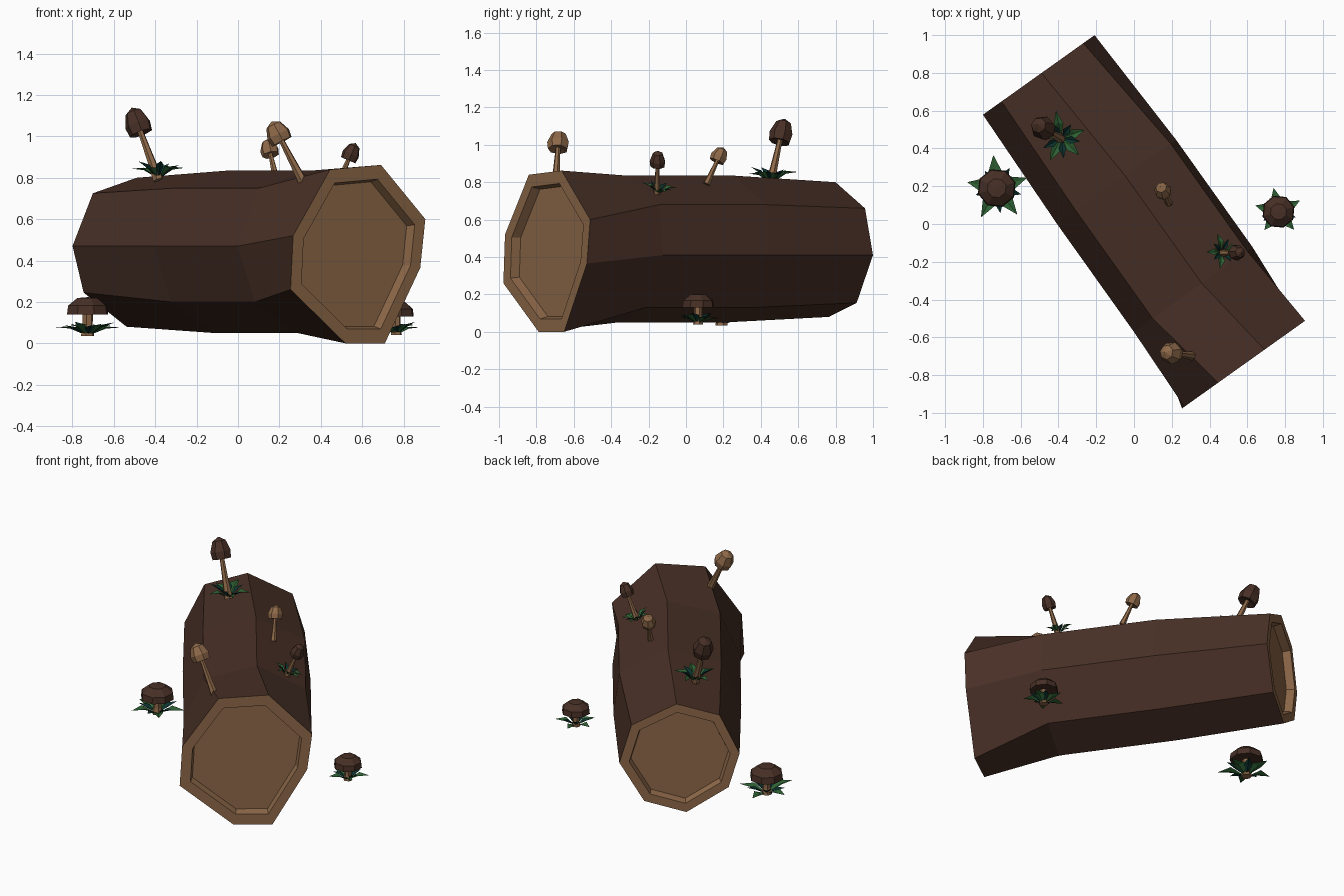
import bpy, bmesh, math, random
from mathutils import Vector

if "Cube" in bpy.data.objects:
    bpy.data.objects.remove(bpy.data.objects["Cube"])

random.seed(4)


def mat(name, col):
    m = bpy.data.materials.new(name)
    m.diffuse_color = (*col, 1)
    m.use_nodes = True
    m.node_tree.nodes["Principled BSDF"].inputs["Base Color"].default_value = m.diffuse_color
    return m


BARK = mat("dark bark brown", (0.064, 0.029, 0.019))
WOOD = mat("cut wood tan", (0.27, 0.14, 0.066))
GREEN = mat("leaf green", (0.027, 0.119, 0.033))
TEAL = mat("deep teal green", (0.004, 0.036, 0.030))


def finish(bm, name, mats, normals=True):
    if normals:
        bmesh.ops.recalc_face_normals(bm, faces=bm.faces)
    me = bpy.data.meshes.new(name)
    bm.to_mesh(me)
    bm.free()
    for m in mats:
        me.materials.append(m)
    ob = bpy.data.objects.new(name, me)
    bpy.context.collection.objects.link(ob)
    return ob


def basis(axis):
    a = Vector(axis).normalized()
    q = Vector((0, 0, 1)).rotation_difference(a)
    return q @ Vector((1, 0, 0)), q @ Vector((0, 1, 0)), a


# Log: four eight-sided rings (distance along axis, (across, height) points)
AX = Vector((0.58, -0.814, 0))
SIDE = Vector((0.814, 0.58, 0))
BACK = Vector((-0.51, 0.785, 0))
MID = [(.07, .835), (.365, .68), (.40, .41), (.24, .13),
       (-.02, .05), (-.27, .20), (-.372, .47), (-.25, .75)]
RINGS = [
    (0.0, [(.025, .80), (.297, .66), (.37, .41), (.22, .155),
           (-.035, .08), (-.29, .245), (-.356, .47), (-.235, .725)]),
    (0.70, MID),
    (1.40, MID),
    (1.879, [(.137, .862), (.40, .60), (.37, .365), (.16, 0),
             (-.075, 0), (-.40, .26), (-.385, .52), (-.165, .84)]),
]


def build_log():
    bm = bmesh.new()

    def ring(s, pts):
        return [bm.verts.new(BACK + AX * s + SIDE * u + Vector((0, 0, z))) for u, z in pts]

    def bridge(a, b, mi):
        for i in range(8):
            j = (i + 1) % 8
            bm.faces.new((a[i], a[j], b[j], b[i])).material_index = mi

    def shrink(pts, k):
        cu = sum(p[0] for p in pts) / 8
        cz = sum(p[1] for p in pts) / 8
        return [(cu + (u - cu) * k, cz + (z - cz) * k) for u, z in pts]

    rings = [ring(s, p) for s, p in RINGS]
    for a, b in zip(rings, rings[1:]):
        bridge(a, b, 0)
    # cut ends: flat rim, then a recessed wood disc
    for outer, (s, pts), d in ((rings[0], RINGS[0], 1), (rings[-1], RINGS[-1], -1)):
        lip = ring(s, shrink(pts, 0.84))
        floor = ring(s + d * 0.05, shrink(pts, 0.81))
        bridge(outer, lip, 1)
        bridge(lip, floor, 1)
        bm.faces.new(floor).material_index = 1
    finish(bm, "hollow_log", [BARK, WOOD])


def lathe(name, base, axis, profile, n, material):
    """Revolve (radius, height) points about an axis; radius 0 closes an end."""
    bm = bmesh.new()
    X, Y, A = basis(axis)
    base = Vector(base)
    rows = []
    for r, h in profile:
        k = 1 if r == 0 else n
        rows.append([bm.verts.new(base + A * h + r * (X * math.cos(i * math.tau / n + .3)
                                                      + Y * math.sin(i * math.tau / n + .3)))
                     for i in range(k)])
    for a, b in zip(rows, rows[1:]):
        for i in range(n):
            j = (i + 1) % n
            vs = [a[i % len(a)], a[j % len(a)], b[j % len(b)], b[i % len(b)]]
            bm.faces.new(list(dict.fromkeys(vs)))
    return finish(bm, name, [material])


def leaves(name, base, axis, R, count, width, rise):
    """Ring of bent blades, alternating long green and short teal."""
    bm = bmesh.new()
    X, Y, A = basis(axis)
    base = Vector(base)
    for i in range(count):
        t = math.tau * (i + random.uniform(-.2, .2)) / count + .4
        out = X * math.cos(t) + Y * math.sin(t)
        across = A.cross(out)
        teal = i % 2
        L = R * (random.uniform(.6, .8) if teal else random.uniform(.9, 1.05))
        w = width * (0.75 if teal else 1)
        up = rise * random.uniform(.8, 1.2)
        root = bm.verts.new(base + out * .01)
        mid = bm.verts.new(base + out * L * .55 + A * up * .75)
        l, r = (bm.verts.new(base + out * L * .5 + across * w * k + A * up) for k in (-1, 1))
        tip = bm.verts.new(base + out * L + A * up * (1.3 if teal else .9))
        for f in ((root, mid, l), (root, r, mid), (l, mid, tip), (mid, r, tip)):
            bm.faces.new(f).material_index = teal
    finish(bm, name, [GREEN, TEAL], False)


def mushroom(name, base, neck, cap_r, cap_h, cap_mat, stem_r, flat=False):
    base, neck = Vector(base), Vector(neck)
    axis = neck - base
    L = axis.length
    top_r = stem_r * (.8 if flat else .5)
    lathe(name + "_stem", base, axis, [(0, 0), (stem_r, 0), (stem_r * .75, L * .4),
                                       (top_r, L + cap_h * .12), (0, L + cap_h * .15)], 6, WOOD)
    if flat:
        prof = [(0, .1), (1, 0), (.95, .5), (.5, .95), (0, 1)]
    else:
        prof = [(0, .1), (.9, 0), (1, .35), (.65, .82), (0, 1)]
    lathe(name + "_cap", neck, axis, [(r * cap_r, h * cap_h) for r, h in prof],
          8 if flat else 7, cap_mat)


build_log()

# Tall mushrooms growing on the log
mushroom("tall_dark_mushroom", (-.385, .45, .79), (-.468, .50, 1.015), .064, .135, BARK, .027)
mushroom("back_tan_mushroom", (.185, .11, .79), (.158, .165, .91), .046, .085, WOOD, .020)
mushroom("front_tan_mushroom", (.325, -.70, .76), (.213, -.685, .975), .06, .11, WOOD, .026)
mushroom("small_dark_mushroom", (.47, -.155, .74), (.533, -.152, .885), .043, .09, BARK, .020)

# Ground mushrooms beside the log
mushroom("left_ground_mushroom", (-.727, .19, .035), (-.727, .19, .14), .104, .083, BARK, .034, True)
mushroom("right_ground_mushroom", (.765, .065, .04), (.765, .065, .13), .088, .073, BARK, .028, True)

# Leaf tufts at the mushroom bases
leaves("tall_mushroom_leaves", (-.385, .455, .80), (.0, .0, 1), .145, 10, .026, .055)
leaves("small_mushroom_leaves", (.465, -.15, .745), (.3, .2, .93), .10, 9, .018, .035)
leaves("left_ground_leaves", (-.727, .19, .04), (0, 0, 1), .17, 10, .036, .045)
leaves("right_ground_leaves", (.765, .065, .045), (0, 0, 1), .135, 10, .03, .04)
